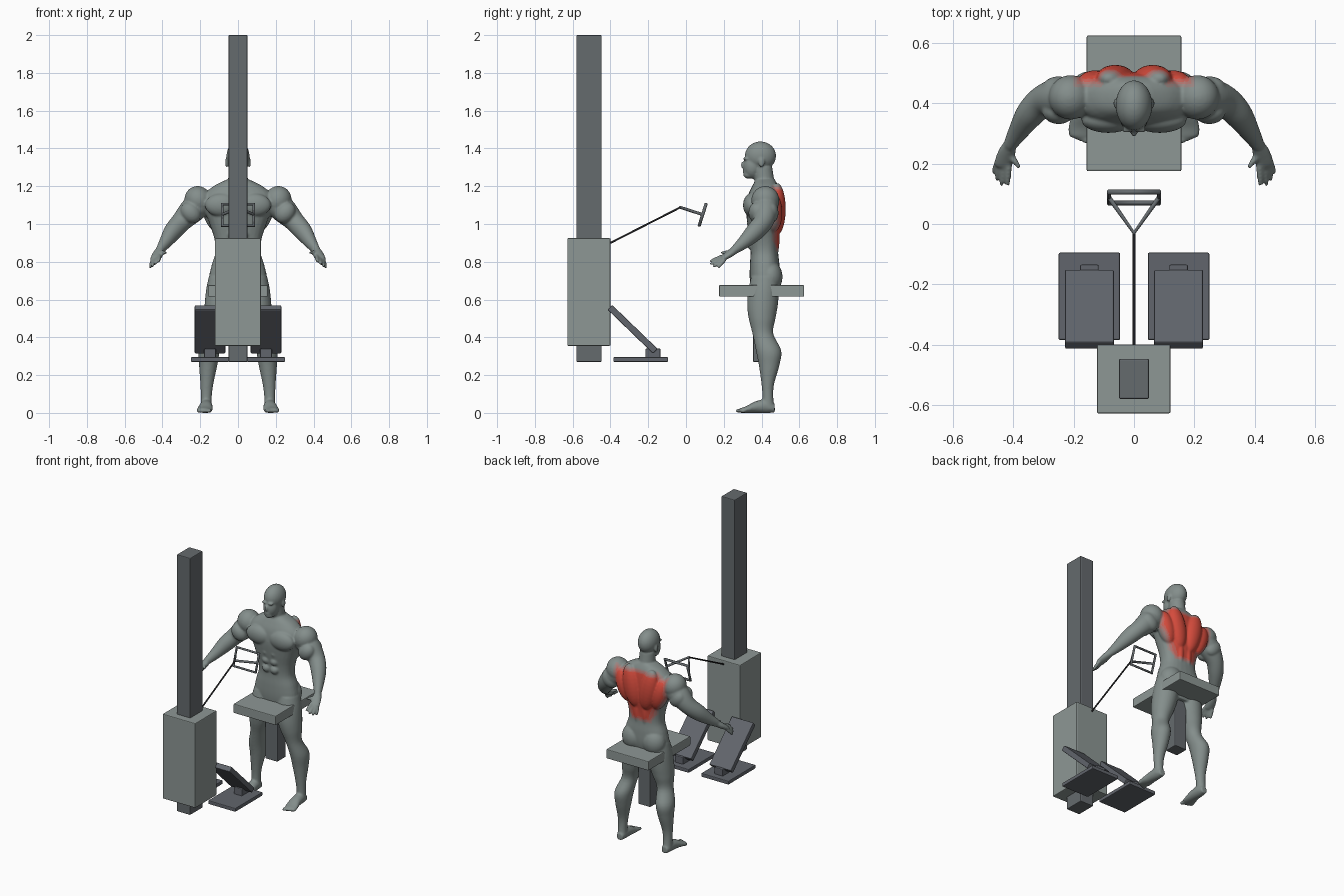
import bpy, bmesh, math
from mathutils import Vector, Matrix

cube = bpy.data.objects.get("Cube")
if cube:
    bpy.data.objects.remove(cube, do_unlink=True)


def material(name, rgb):
    m = bpy.data.materials.new(name)
    m.use_nodes = True
    m.diffuse_color = (*rgb, 1)
    m.node_tree.nodes["Principled BSDF"].inputs["Base Color"].default_value = (*rgb, 1)
    return m


GREY, RED = Vector((.23, .27, .26)), Vector((.66, .07, .045))
light = material("light grey panel", (.27, .31, .30))
dark = material("dark grey frame", (.13, .145, .155))
slate = material("slate pad", (.12, .13, .15))
black = material("black cable", (.02, .02, .022))
tones = [material(n, GREY.lerp(RED, t)) for n, t in (
    ("body grey", 0), ("faint red", .2), ("soft red", .45), ("mid red", .75), ("muscle red", 1))]


# ---------- machine helpers ----------
def box(name, lo, hi, mat, tilt=0):
    lo, hi = Vector(lo), Vector(hi)
    bm = bmesh.new()
    bmesh.ops.create_cube(bm, size=1, matrix=Matrix.Diagonal((*(hi - lo), 1)))
    me = bpy.data.meshes.new(name)
    bm.to_mesh(me)
    bm.free()
    ob = bpy.data.objects.new(name, me)
    ob.location = (lo + hi) / 2
    ob.rotation_euler.x = tilt
    me.materials.append(mat)
    bpy.context.collection.objects.link(ob)
    bev = ob.modifiers.new("soft edge", "BEVEL")
    bev.width, bev.segments = .005, 2
    return ob


def rod(name, pts, radius, mat, closed=False):
    cu = bpy.data.curves.new(name, "CURVE")
    cu.dimensions = "3D"
    cu.bevel_depth, cu.bevel_resolution, cu.use_fill_caps = radius, 2, True
    sp = cu.splines.new("POLY")
    sp.points.add(len(pts) - 1)
    for p, co in zip(sp.points, pts):
        p.co = (*co, 1)
    sp.use_cyclic_u = closed
    cu.materials.append(mat)
    bpy.context.collection.objects.link(bpy.data.objects.new(name, cu))


# ---------- machine ----------
box("column", (-.05, -.58, .27), (.05, -.447, 2), dark)
box("cabinet", (-.123, -.628, .355), (.121, -.4, .925), light)
box("seat", (-.157, .175, .615), (.157, .625, .677), light)
box("seat_post", (-.045, .355, .27), (.045, .445, .62), dark)
for side, s in (("left", 1), ("right", -1)):
    x = .148 * s
    box(side + "_foot_base", (x - .102, -.385, .27), (x + .102, -.095, .295), slate)
    box(side + "_foot_block", (x - .031, -.215, .29), (x + .031, -.135, .34), slate)
    box(side + "_foot_pad", (x - .081, -.45, .425), (x + .081, -.115, .46), slate, math.radians(-44))

# ---------- cable and handle ----------
apex = (0, -.03, 1.088)
rod("cable", [(0, -.4, .9), apex], .005, black)
rod("handle_frame", [(-.083, .106, 1.105), (.083, .106, 1.105), (.083, .07, .992), (-.083, .07, .992)],
    .009, dark, True)
rod("handle_arms", [(-.083, .088, 1.05), apex, (.083, .088, 1.05)], .008, dark)

# ---------- body helpers: closed shapes gathered in one mesh, then fused ----------
bm = bmesh.new()


def ball(c, r, turn=0):
    bmesh.ops.create_uvsphere(bm, u_segments=24, v_segments=16, radius=1,
                              matrix=Matrix.Translation(c) @ Matrix.Rotation(turn, 4, "Y")
                              @ Matrix.Diagonal((*r, 1)))


def spline(rows, steps=5):
    rows = [Vector(r) for r in rows]
    out = []
    for i in range(len(rows) - 1):
        a, b, c, d = rows[max(i - 1, 0)], rows[i], rows[i + 1], rows[min(i + 2, len(rows) - 1)]
        for k in range(steps):
            t = k / steps
            out.append(b + (c - a) * (t / 2) + (a * 2 - b * 5 + c * 4 - d) * (t * t / 2)
                       + (b * 3 - a - c * 3 + d) * (t ** 3 / 2))
    return out + [rows[-1]]


def loft(rows, axes=None, power=2, n=28):
    """Rows are centre x, y, z and two half sizes."""
    rows = spline(rows)
    rings = []
    for i, row in enumerate(rows):
        c = Vector(row[:3])
        if axes:
            u, v = Vector(axes[0]), Vector(axes[1])
        else:
            t = Vector(rows[min(i + 1, len(rows) - 1)][:3]) - Vector(rows[max(i - 1, 0)][:3])
            u = t.cross(Vector((0, 0, 1))).normalized()
            v = t.cross(u).normalized()
        ring = []
        for k in range(n):
            ca, sa = math.cos(math.tau * k / n), math.sin(math.tau * k / n)
            p = 2 / power
            ring.append(bm.verts.new(c + u * math.copysign(abs(ca) ** p, ca) * row[3]
                                     + v * math.copysign(abs(sa) ** p, sa) * row[4]))
        rings.append(ring)
    for a, b in zip(rings, rings[1:]):
        for k in range(n):
            bm.faces.new((a[k], a[(k + 1) % n], b[(k + 1) % n], b[k]))
    bm.faces.new(rings[0][::-1])
    bm.faces.new(rings[-1])


def upright(rows, power=2):
    """Rows are height, x, half width, front y and back y."""
    loft([(x, (f + b) / 2, z, w, (b - f) / 2) for z, x, w, f, b in rows], ((1, 0, 0), (0, 1, 0)), power)


# ---------- torso, neck and head ----------
upright([(.6, 0, .12, .35, .47), (.7, 0, .152, .338, .495), (.78, 0, .14, .338, .495),
         (.85, 0, .119, .342, .488), (.92, 0, .125, .337, .49), (1, 0, .15, .325, .5),
         (1.08, 0, .178, .318, .502), (1.15, 0, .18, .328, .498), (1.2, 0, .13, .35, .488),
         (1.235, 0, .06, .37, .47)], 2.4)
loft([(0, .43, 1.15, .07, .06), (0, .418, 1.21, .054, .053), (0, .405, 1.3, .048, .052)],
     ((1, 0, 0), (0, 1, 0)))
ball((0, .394, 1.36), (.061, .083, .077))
ball((0, .352, 1.305), (.047, .05, .066))
ball((0, .33, 1.262), (.028, .027, .022))
ball((0, .303, 1.312), (.009, .014, .02))
ball((0, .312, 1.278), (.019, .012, .01))

# ---------- mirrored muscles, legs, arms and hands ----------
for s in (1, -1):
    ball((s * .061, .4, 1.325), (.007, .017, .026))
    ball((s * .022, .315, 1.345), (.02, .014, .007))
    ball((s * .062, .482, 1.08), (.06, .046, .14), s * .2)
    ball((s * .13, .46, 1.06), (.055, .05, .11), s * .3)
    ball((s * .03, .462, .93), (.026, .034, .13))
    ball((s * .085, .345, 1.1), (.09, .043, .062))
    ball((s * .075, .445, .72), (.078, .066, .085))
    for z in (.89, .945, 1):
        ball((s * .03, .347, z), (.029, .024, .027))

    upright([(.72, s * .085, .07, .345, .49), (.65, s * .09, .079, .33, .492),
             (.57, s * .1, .077, .324, .486), (.5, s * .113, .067, .332, .474),
             (.42, s * .13, .05, .352, .462), (.33, s * .152, .056, .37, .504),
             (.25, s * .158, .048, .386, .494), (.15, s * .165, .034, .4, .466),
             (.08, s * .168, .029, .405, .462), (.02, s * .168, .03, .4, .47)])
    loft([(s * .167, .47, .024, .022, .022), (s * .168, .43, .035, .031, .036),
          (s * .17, .37, .031, .036, .031), (s * .176, .32, .018, .042, .018),
          (s * .178, .29, .013, .036, .013)], ((1, 0, 0), (0, 0, 1)))
    for k in range(5):
        ball((s * (.15 + .0145 * k), .279 + .006 * k, .011), (.0095, .017, .011))

    ball((s * .21, .42, 1.125), (.072, .074, .077), s * .5)
    ball((s * .25, .375, 1.06), (.05, .044, .06), s * .7)
    ball((s * .25, .45, 1.06), (.05, .04, .06), s * .7)
    loft([(s * .18, .42, 1.13, .065, .07), (s * .245, .42, 1.07, .066, .068),
          (s * .3, .408, 1.012, .053, .054), (s * .345, .365, .96, .047, .05),
          (s * .385, .305, .902, .033, .035), (s * .412, .26, .865, .022, .024)])

    loft([(s * .41, .265, .868, .021, .022), (s * .422, .235, .845, .029, .02),
          (s * .434, .2, .822, .03, .015), (s * .437, .188, .815, .024, .01)])
    for base, tip in (((.415, .195, .83), (.42, .127, .802)), ((.429, .193, .82), (.44, .127, .786)),
                      ((.442, .197, .815), (.456, .145, .774)), ((.452, .205, .812), (.465, .17, .769)),
                      ((.415, .235, .85), (.38, .187, .848))):
        a, b = Vector(base), Vector(tip)
        loft([(s * p.x, p.y, p.z, r, r) for p, r in
              ((a, .0105), (a.lerp(b, .55), .0105), (b, .007))], n=12)

bmesh.ops.recalc_face_normals(bm, faces=bm.faces)
raw = bpy.data.meshes.new("body")
bm.to_mesh(raw)
bm.free()
body = bpy.data.objects.new("body", raw)
bpy.context.collection.objects.link(body)
fuse = body.modifiers.new("fuse", "REMESH")
fuse.mode, fuse.voxel_size = "VOXEL", .006
relax = body.modifiers.new("relax", "SMOOTH")
relax.factor, relax.iterations = .5, 4
graph = bpy.context.evaluated_depsgraph_get()
body.data = bpy.data.meshes.new_from_object(body.evaluated_get(graph))
body.modifiers.clear()

# ---------- highlighted back muscles ----------
body.data.materials.clear()
for m in tones:
    body.data.materials.append(m)
for f in body.data.polygons:
    c = f.center
    half = min(.2, .08 + max(0, c.z - .87) * .65)
    depth = min(c.y - .455, half - abs(c.x), 1.205 - c.z, c.z - .855)
    f.material_index = max(0, min(4, math.ceil(depth / .009))) if f.normal.y > -.2 else 0
    f.use_smooth = True
